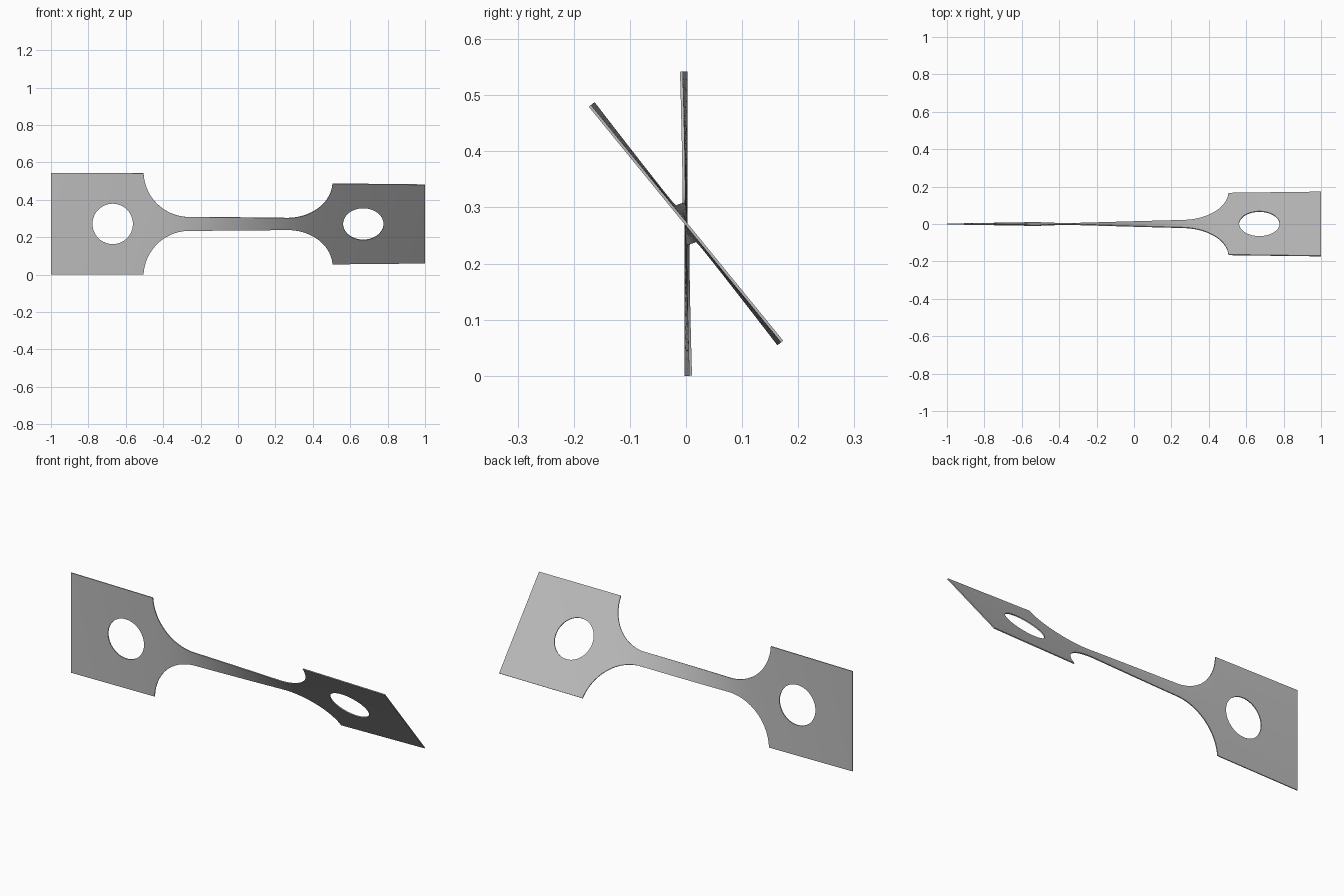
import bpy
import bmesh
from math import sin, cos, acos, radians
from mathutils import Vector

cube = bpy.data.objects.get("Cube")
if cube:
    bpy.data.objects.remove(cube, do_unlink=True)

# Main dimensions
HALF_W, NECK_W = 0.271, 0.037
FILLET_R, FILLET_X = 0.245, 0.26
HOLE_X, HOLE_R = 0.67, 0.108
THICK, CENTRE_Z = 0.005, 0.271
TWIST = radians(39.2)
ROWS, RINGS, STEPS = 32, 10, 1000

FILLET_W = NECK_W + FILLET_R
ARC_END = acos((FILLET_W - HALF_W) / FILLET_R)
GRIP_X = FILLET_X + FILLET_R * sin(ARC_END)


def half_width(x):
    x = abs(x)
    if x >= GRIP_X:
        return HALF_W
    if x <= FILLET_X:
        return NECK_W
    return FILLET_W - (FILLET_R ** 2 - (x - FILLET_X) ** 2) ** 0.5


# Twist gathers where the strip is narrow
turn = [0.0]
for i in range(STEPS):
    x = -1 + 2 * (i + 0.5) / STEPS
    turn.append(turn[-1] + half_width(x) ** -1.3)


def twist_angle(x):
    t = min(max((x + 1) / 2 * STEPS, 0), STEPS - 1e-6)
    i = int(t)
    return TWIST * (turn[i] + (turn[i + 1] - turn[i]) * (t - i)) / turn[-1]


def add_grid(bm, lines, closed=False):
    """Skin quads between successive lines of (x, width) points."""
    verts = [[bm.verts.new((p[0], 0, p[1])) for p in line] for line in lines]
    for a, b in zip(verts, verts[1:]):
        for j in range(len(a) if closed else len(a) - 1):
            k = (j + 1) % len(a)
            bm.faces.new((a[j], a[k], b[k], b[j]))


bm = bmesh.new()

# Grips: rings from the round hole out to the rectangular edge
corners = [Vector(c) for c in ((GRIP_X, -HALF_W), (GRIP_X, HALF_W),
                               (1, HALF_W), (1, -HALF_W))]
outer = [corners[s].lerp(corners[(s + 1) % 4], j / ROWS)
         for s in range(4) for j in range(ROWS)]
centre = Vector((HOLE_X, 0))
inner = [centre + (p - centre).normalized() * HOLE_R for p in outer]
for side in (-1, 1):
    rings = []
    for r in range(RINGS + 1):
        ring = [a.lerp(b, r / RINGS) for a, b in zip(inner, outer)]
        rings.append([(side * p.x, p.y) for p in ring])
    add_grid(bm, rings, closed=True)

# Neck and fillets: columns across the narrowing strip
arc = [FILLET_X + FILLET_R * sin(ARC_END * i / 24) for i in range(1, 25)]
neck = [FILLET_X * (i / 20 - 1) for i in range(41)]
columns = [-x for x in reversed(arc)] + neck + arc
add_grid(bm, [[(x, half_width(x) * (2 * j / ROWS - 1)) for j in range(ROWS + 1)]
              for x in columns])
bmesh.ops.remove_doubles(bm, verts=bm.verts, dist=0.0001)
bmesh.ops.recalc_face_normals(bm, faces=bm.faces)

# Twist the flat sheet about its long axis
for v in bm.verts:
    a, w = twist_angle(v.co.x), v.co.z
    v.co = (v.co.x, -w * sin(a), CENTRE_Z + w * cos(a))

mesh = bpy.data.meshes.new("twisted_strip")
bm.to_mesh(mesh)
bm.free()
strip = bpy.data.objects.new("twisted_strip", mesh)
bpy.context.collection.objects.link(strip)

# Plain grey metal
grey = bpy.data.materials.new("grey_metal")
grey.use_nodes = True
colour = (0.5, 0.5, 0.5, 1)
grey.diffuse_color = colour
grey.node_tree.nodes["Principled BSDF"].inputs["Base Color"].default_value = colour
mesh.materials.append(grey)

# Sheet thickness
bpy.ops.object.select_all(action="DESELECT")
strip.select_set(True)
bpy.context.view_layer.objects.active = strip
solid = strip.modifiers.new("thickness", "SOLIDIFY")
solid.thickness = THICK
solid.offset = 0
bpy.ops.object.modifier_apply(modifier=solid.name)
bpy.ops.object.shade_smooth_by_angle(angle=radians(35))
